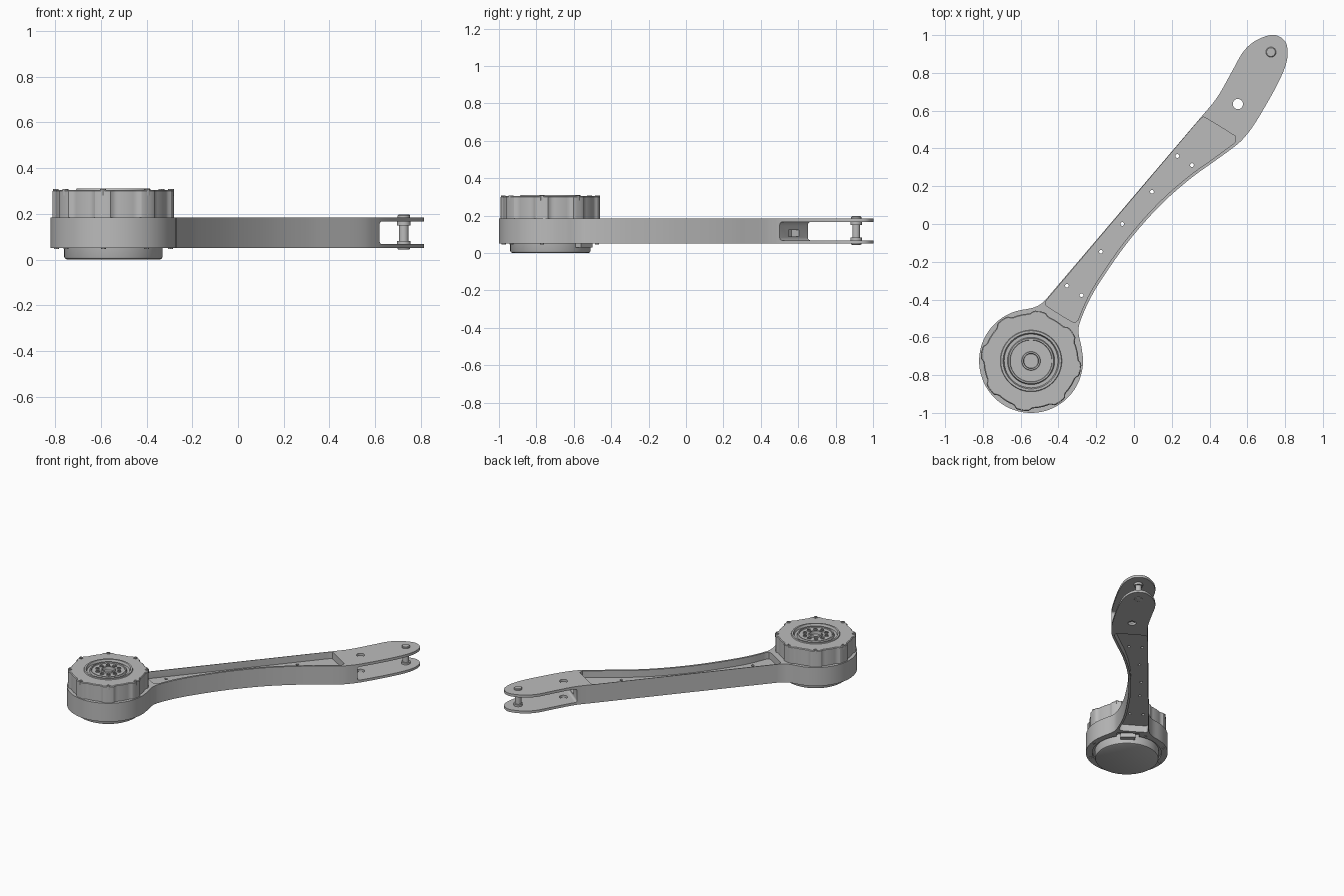
import bpy, bmesh, math
from mathutils import Vector, Matrix

cube = bpy.data.objects.get("Cube")
if cube:
    bpy.data.objects.remove(cube, do_unlink=True)

grey = bpy.data.materials.new("machined_grey")
grey.use_nodes = True
tone = (0.5, 0.5, 0.5, 1)
grey.diffuse_color = tone
grey.node_tree.nodes["Principled BSDF"].inputs["Base Color"].default_value = tone

HUB = Vector((-0.545, -0.725))
LOW, HIGH = 0.05, 0.185
ARM_ANGLE = math.radians(51.7)
parts = []


def finish(name, bm, part=True):
    bmesh.ops.recalc_face_normals(bm, faces=bm.faces)
    mesh = bpy.data.meshes.new(name)
    bm.to_mesh(mesh)
    bm.free()
    mesh.materials.append(grey)
    obj = bpy.data.objects.new(name, mesh)
    bpy.context.collection.objects.link(obj)
    obj.hide_render = not part
    if part:
        parts.append(obj)
    return obj


def loft(name, rings, part=True):
    """Skin equal-length rings of points and cap both ends."""
    bm = bmesh.new()
    loops = [[bm.verts.new(p) for p in ring] for ring in rings]
    n = len(loops[0])
    for a, b in zip(loops, loops[1:]):
        for i in range(n):
            j = (i + 1) % n
            bm.faces.new((a[i], a[j], b[j], b[i]))
    bm.faces.new(loops[0])
    bm.faces.new(loops[-1])
    return finish(name, bm, part)


def prism(name, outline, z0, z1, part=True):
    return loft(name, [[(x, y, z) for x, y in outline] for z in (z0, z1)], part)


def circle(centre, r, z, n):
    return [(centre[0] + r * math.cos(math.tau * i / n),
             centre[1] + r * math.sin(math.tau * i / n), z) for i in range(n)]


def lathe(name, centre, profile, n=32, part=True):
    return loft(name, [circle(centre, r, z, n) for r, z in profile], part)


def bolt(name, centre, r, z0, z1):
    sink = 0.008 if z1 > z0 else -0.008
    return lathe(name, centre, [(r, z0), (r, z1), (r * 0.6, z1), (r * 0.6, z1 - sink)], 12)


def box(name, centre, size, part=True, round_by=0):
    bm = bmesh.new()
    place = Matrix.Translation(centre) @ Matrix.Rotation(ARM_ANGLE, 4, "Z") @ Matrix.Diagonal((*size, 1))
    bmesh.ops.create_cube(bm, size=1, matrix=place)
    if round_by:
        bmesh.ops.bevel(bm, geom=bm.edges[:], offset=round_by, segments=4, profile=0.5, affect="EDGES")
    return finish(name, bm, part)


def smooth(points, steps=6):
    """Catmull-Rom curve through the points."""
    pts = [Vector(p) for p in points]
    pts = [2 * pts[0] - pts[1]] + pts + [2 * pts[-1] - pts[-2]]
    out = []
    for a, b, c, d in zip(pts, pts[1:], pts[2:], pts[3:]):
        for k in range(steps):
            t = k / steps
            out.append(0.5 * (2 * b + (c - a) * t + (2 * a - 5 * b + 4 * c - d) * t * t
                              + (3 * b - a - 3 * c + d) * t ** 3))
    return out + [pts[-2]]


def polar(angle, r):
    return HUB + Vector((math.cos(angle), math.sin(angle))) * r


def cut(target, cutters):
    for cutter in cutters:
        mod = target.modifiers.new("cut", "BOOLEAN")
        mod.operation, mod.solver, mod.object = "DIFFERENCE", "EXACT", cutter
        bpy.context.view_layer.objects.active = target
        bpy.ops.object.modifier_apply(modifier=mod.name)
    for cutter in cutters:
        bpy.data.objects.remove(cutter, do_unlink=True)


# Arm and motor housing in one outline
inner_side = [(-0.286, -0.52), (-0.233, -0.397), (-0.153, -0.265), (-0.02, -0.08),
              (0.14, 0.1), (0.296, 0.238), (0.42, 0.328), (0.535, 0.412)]
tip = [(0.59, 0.465), (0.65, 0.548), (0.757, 0.735), (0.808, 0.86), (0.808, 0.95), (0.77, 0.992),
       (0.72, 1.0), (0.64, 0.968), (0.577, 0.91), (0.52, 0.81), (0.44, 0.67), (0.35, 0.56)]
arc = [polar(math.radians(a), 0.275) for a in range(95, 373, 4)]
outline = (arc + smooth([(-0.28, -0.64), (-0.293, -0.58)] + inner_side + tip)
           + smooth([(-0.45, -0.38), (-0.472, -0.405), (-0.5, -0.428), (-0.535, -0.444)]))
arm = prism("arm_and_housing", outline, LOW, HIGH)

# Pockets on both faces leave thin side walls and a middle web
wall = Vector((-0.011, 0.011))
pocket = ([p + wall for p in smooth(inner_side)]
          + smooth([(0.536, 0.435), (0.538, 0.46), (0.52, 0.475), (0.385, 0.558), (0.362, 0.562), (0.342, 0.546)], 3)
          + smooth([(-0.465, -0.407), (-0.468, -0.425), (-0.45, -0.442), (-0.335, -0.513), (-0.31, -0.52)], 3))
cutters = [prism("pocket_cutter", pocket, z0, z1, False) for z0, z1 in ((0.135, 0.3), (-0.1, 0.1))]

# Screw holes along the web and a larger hole through the fork
holes = [(0.23, 0.36), (0.307, 0.312), (0.095, 0.17), (-0.063, 0), (-0.175, -0.147),
         (-0.355, -0.327), (-0.278, -0.377)]
cutters += [lathe("hole_cutter", h, [(0.01, 0), (0.01, 0.3)], 16, False) for h in holes]
cutters.append(lathe("fork_hole_cutter", (0.55, 0.635), [(0.027, 0), (0.027, 0.3)], 32, False))

# Fork slot with a cable opening in its root
along = Vector((math.cos(ARM_ANGLE), math.sin(ARM_ANGLE), 0))
root = Vector((0.525, 0.575, 0.117))
cutters.append(box("slot_cutter", root + along * 0.3, (0.6, 0.7, 0.098), False, 0.015))
cutters.append(box("cable_cutter", root - Vector((0, 0, 0.012)), (0.1, 0.09, 0.035), False))

# Lower housing clearance and connector recess
cutters.append(lathe("clearance_cutter", HUB, [(0.232, 0), (0.232, 0.065)], 96, False))
socket = (HUB + along.to_2d() * 0.225).to_3d()
cutters.append(box("recess_cutter", socket + Vector((0, 0, 0.05)), (0.08, 0.15, 0.05), False))
cut(arm, cutters)

# Upper motor body: lobed shell with a stepped output hub
SEGMENTS = 144
lobes = [math.radians(45 * i - 10) for i in range(8)]


def lobed_ring(inset, z):
    ring = []
    for i in range(SEGMENTS):
        a = math.tau * i / SEGMENTS
        gap = min(abs(math.remainder(a - lobe, math.tau)) for lobe in lobes)
        blend = min(max((math.radians(11) - gap) / math.radians(4), 0), 1)
        ring.append((*polar(a, 0.251 + 0.016 * blend - inset), z))
    return ring


hub_steps = [(0.163, 0.305), (0.16, 0.311), (0.148, 0.311), (0.142, 0.295), (0.125, 0.295),
             (0.12, 0.307), (0.112, 0.307), (0.11, 0.3), (0.05, 0.3), (0.048, 0.308),
             (0.04, 0.308), (0.038, 0.285)]
loft("motor_body", [lobed_ring(0, 0.17), lobed_ring(0, 0.3), lobed_ring(0.005, 0.305)]
     + [circle(HUB, r, z, SEGMENTS) for r, z in hub_steps])

# Bolts around the shell, on the hub and under the housing
for i, a in enumerate(lobes):
    bolt(f"shell_bolt_{i + 1}", polar(a, 0.256), 0.013, 0.28, 0.309)
    if abs(a - ARM_ANGLE) > math.radians(25):
        bolt(f"lower_bolt_{i + 1}", polar(a, 0.253), 0.011, 0.07, 0.046)
for i in range(10):
    bolt(f"hub_bolt_{i + 1}", polar(math.tau * (i + 0.5) / 10, 0.075), 0.014, 0.29, 0.307)

# Lower motor cap and cable connector
lathe("motor_cap", HUB, [(0.215, 0.1), (0.215, 0.012), (0.211, 0.004), (0.203, 0)], 96)
box("connector", socket + Vector((0, 0, 0.055)), (0.045, 0.1, 0.05))

# Fork pin with collars and heads
lathe("fork_pin", (0.725, 0.91),
      [(0.018, 0.043), (0.028, 0.046), (0.028, 0.06), (0.03, 0.06), (0.03, 0.082), (0.021, 0.082),
       (0.021, 0.15), (0.03, 0.15), (0.03, 0.17), (0.027, 0.17), (0.027, 0.193), (0.023, 0.197)])

# Smooth the round walls and keep hard edges
bpy.ops.object.select_all(action="DESELECT")
for obj in parts:
    obj.select_set(True)
bpy.context.view_layer.objects.active = arm
bpy.ops.object.shade_smooth_by_angle(angle=math.radians(30))
